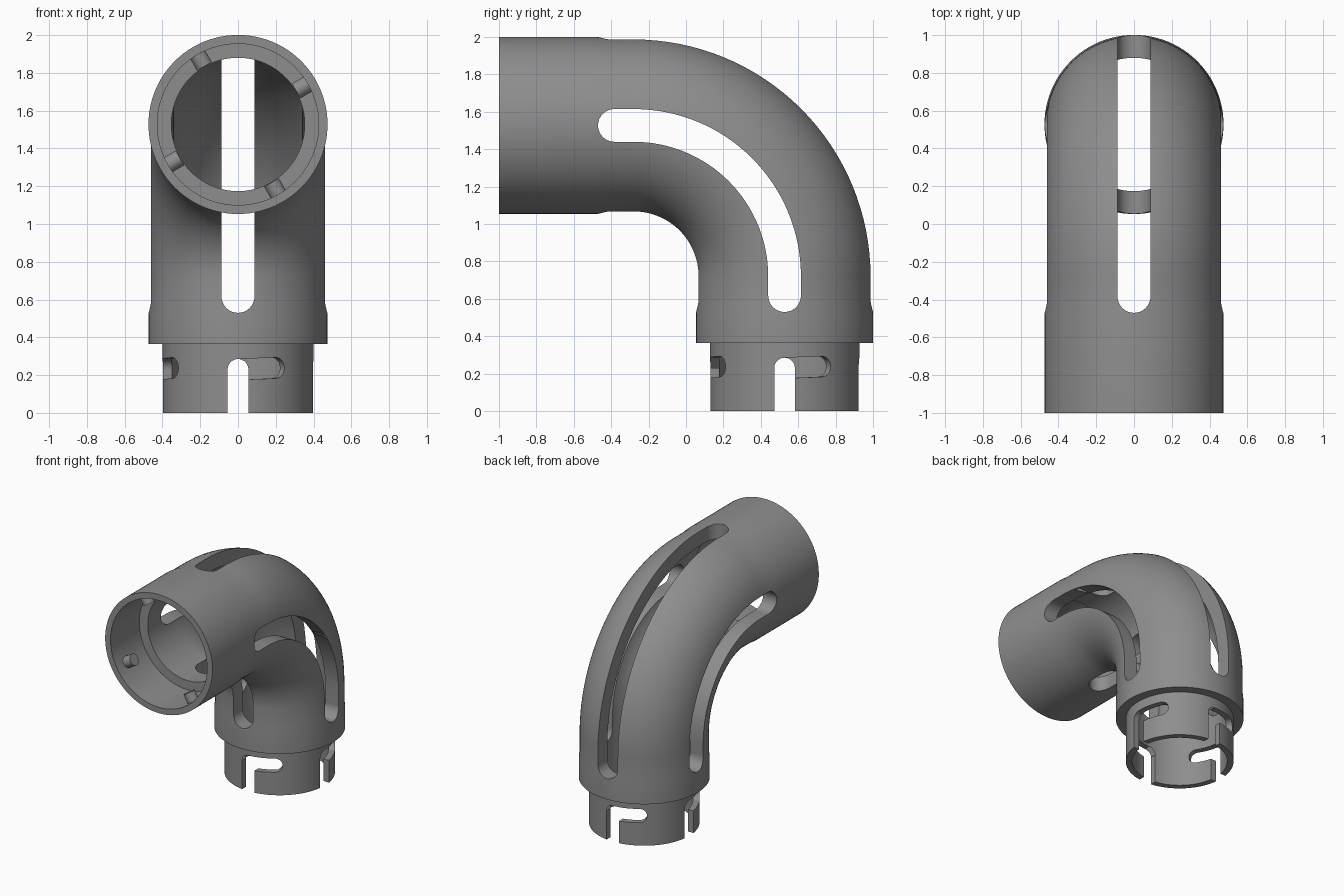
import bpy, bmesh, math
from mathutils import Matrix, Vector

if "Cube" in bpy.data.objects:
    bpy.data.objects.remove(bpy.data.objects["Cube"])

LEG, BEND = 0.72, 0.807            # straight leg length, bend radius
AXIS_Y, AXIS_Z = 0.527, 1.527      # axes of the vertical and horizontal legs
ARC = BEND * math.pi / 2
TOTAL = 2 * LEG + ARC
BORE, SOCKET, SPIGOT, BODY, COLLAR = 0.353, 0.427, 0.40, 0.468, 0.474
STEP = 0.365                       # spigot length and socket depth
SEG = 96

grey = bpy.data.materials.new("grey plastic")
grey.diffuse_color = (0.27, 0.27, 0.27, 1)
grey.use_nodes = True
grey.node_tree.nodes["Principled BSDF"].inputs["Base Color"].default_value = grey.diffuse_color


def make(name, bm):
    bmesh.ops.recalc_face_normals(bm, faces=bm.faces)
    me = bpy.data.meshes.new(name)
    bm.to_mesh(me)
    bm.free()
    me.materials.append(grey)
    ob = bpy.data.objects.new(name, me)
    bpy.context.collection.objects.link(ob)
    return ob


def path(s):
    """Centre and in-plane normal of the elbow at distance s from the spigot end."""
    a = min(max((s - LEG) / BEND, 0), math.pi / 2)
    n = Vector((0, math.cos(a), math.sin(a)))
    p = Vector((0, AXIS_Y - BEND, LEG)) + n * BEND
    if s < LEG:
        p.z = s
    elif s > LEG + ARC:
        p.y -= s - LEG - ARC
    return p, n


def cylinder(name, start, end, r):
    d = end - start
    bm = bmesh.new()
    m = Matrix.Translation((start + end) / 2) @ d.to_track_quat('Z', 'Y').to_matrix().to_4x4()
    bmesh.ops.create_cone(bm, cap_ends=True, segments=32, radius1=r, radius2=r,
                          depth=d.length, matrix=m)
    return make(name, bm)


def box(name, lo, hi, rot=Matrix()):
    lo, hi = Vector(lo), Vector(hi)
    bm = bmesh.new()
    m = rot @ Matrix.Translation((lo + hi) / 2) @ Matrix.Diagonal((*(hi - lo), 1))
    bmesh.ops.create_cube(bm, size=1, matrix=m)
    return make(name, bm)


def sweep(name, rings):
    """Closed solid from a list of four-point cross-sections."""
    bm = bmesh.new()
    vs = [[bm.verts.new(p) for p in ring] for ring in rings]
    for a, b in zip(vs, vs[1:]):
        for i in range(4):
            bm.faces.new((a[i], a[(i + 1) % 4], b[(i + 1) % 4], b[i]))
    bm.faces.new(vs[0])
    bm.faces.new(vs[-1])
    return make(name, bm)


# elbow: wall profile (distance, radius) out along the outside, back along the bore
bend = [LEG + ARC * i / 32 for i in range(33)]
profile = [(0, SPIGOT), (STEP, SPIGOT), (STEP, COLLAR), (0.52, COLLAR), (0.58, BODY)]
profile += [(s, BODY) for s in bend]
profile += [(TOTAL - 0.58, BODY), (TOTAL - 0.52, COLLAR), (TOTAL, COLLAR),
            (TOTAL, SOCKET), (TOTAL - STEP, SOCKET), (TOTAL - STEP, BORE)]
profile += [(s, BORE) for s in reversed(bend)] + [(0, BORE)]
bm = bmesh.new()
loops = []
for s, r in profile:
    p, n = path(s)
    loops.append([bm.verts.new(p + r * (n * math.cos(t) + Vector((1, 0, 0)) * math.sin(t)))
                  for t in (2 * math.pi * k / SEG for k in range(SEG))])
for a, b in zip(loops, loops[1:] + loops[:1]):
    for k in range(SEG):
        j = (k + 1) % SEG
        bm.faces.new((a[k], a[j], b[j], b[k]))
elbow = make("elbow_pipe", bm)

# long vent slots with rounded ends
W, END = 0.0875, 0.617
cutters = [box("vent_cut", (-W, END - LEG + AXIS_Y - BEND - 0.002, END), (W, 1.2, 2.2))]
cutters[0].data.transform(Matrix())
cutters += [
    cylinder("vent_end_cut", Vector((0, -1 + END, 0.9)), Vector((0, -1 + END, 2.2)), W),
    cylinder("vent_end_cut", Vector((0, -0.1, END)), Vector((0, 1.2, END)), W)]
rings = []
for s in [END] + bend + [TOTAL - END]:
    p, n = path(s)
    rings.append([p + n * a + Vector((x, 0, 0)) for a, x in ((-W, -1), (W, -1), (W, 1), (-W, 1))])
cutters.append(sweep("side_vent_cut", rings))
for s in (END, TOTAL - END):
    p, n = path(s)
    cutters.append(cylinder("side_vent_end_cut", p - Vector((1, 0, 0)), p + Vector((1, 0, 0)), W))

# four bayonet slots: vertical entry, sideways leg, round ends
H = 0.055
centre = Vector((0, AXIS_Y, 0))
for q in range(4):
    a0 = -math.pi / 2 + q * math.pi / 2

    def at(r, a, z):
        return centre + Vector((r * math.cos(a), r * math.sin(a), z))
    turn = Matrix.Translation(centre) @ Matrix.Rotation(a0, 4, 'Z')
    cutters.append(box("entry_cut", (0.25, -H, -0.1), (0.45, H, 0.23), turn))
    rings = []
    for i in range(9):
        a, z = a0 + math.radians(30) * i / 8, 0.23 + 0.008 * i / 8
        rings.append([at(0.3, a, z - H), at(0.45, a, z - H), at(0.45, a, z + H), at(0.3, a, z + H)])
    cutters.append(sweep("leg_cut", rings))
    for a, z in ((a0, 0.23), (a0 + math.radians(30), 0.238)):
        cutters.append(cylinder("round_cut", at(0.25, a, z), at(0.45, a, z), H))

bpy.context.view_layer.objects.active = elbow
for c in cutters:
    mod = elbow.modifiers.new("cut", 'BOOLEAN')
    mod.operation, mod.solver, mod.object = 'DIFFERENCE', 'EXACT', c
    bpy.ops.object.modifier_apply(modifier=mod.name)
for c in cutters:
    bpy.data.objects.remove(c)

# locking pins inside the socket
parts = [elbow]
for deg in (30, 120, 210, 300):
    d = Vector((math.cos(math.radians(deg)), 0, math.sin(math.radians(deg))))
    c = Vector((0, -0.87, AXIS_Z))
    parts.append(cylinder("locking_pin", c + d * 0.355, c + d * 0.44, 0.045))

for ob in parts:
    bpy.ops.object.select_all(action='DESELECT')
    ob.select_set(True)
    bpy.context.view_layer.objects.active = ob
    bpy.ops.object.shade_smooth_by_angle(angle=math.radians(30))
